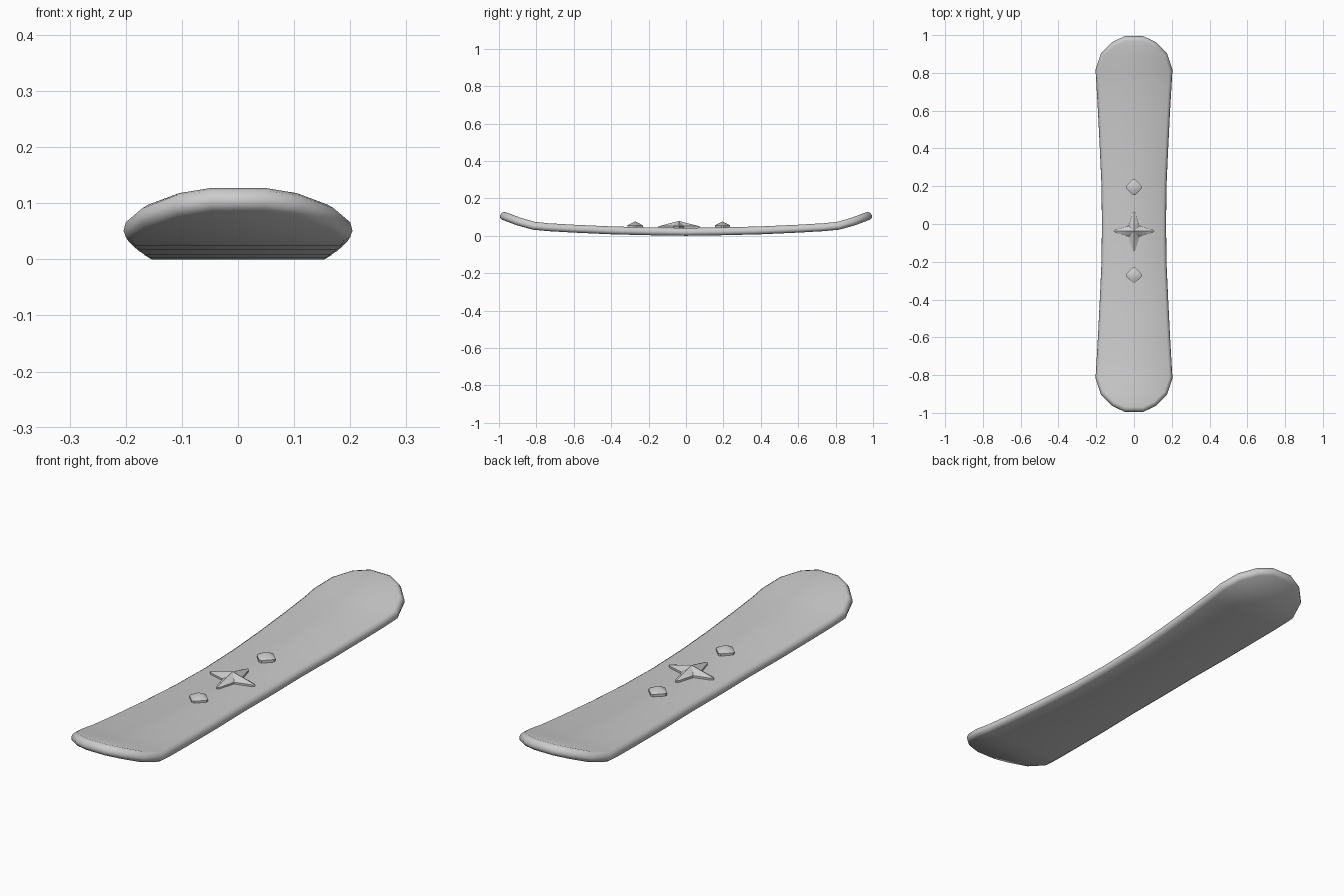
import bpy, math
from mathutils import Vector

cube = bpy.data.objects.get("Cube")
if cube:
    bpy.data.objects.remove(cube, do_unlink=True)

grey = bpy.data.materials.new("light grey")
grey.use_nodes = True
COLOUR = (0.6, 0.6, 0.6, 1)
grey.diffuse_color = COLOUR
grey.node_tree.nodes["Principled BSDF"].inputs["Base Color"].default_value = COLOUR


def add_mesh(name, verts, faces, angle):
    mesh = bpy.data.meshes.new(name)
    mesh.from_pydata(verts, [], faces)
    mesh.materials.append(grey)
    obj = bpy.data.objects.new(name, mesh)
    bpy.context.collection.objects.link(obj)
    bpy.ops.object.select_all(action="DESELECT")
    obj.select_set(True)
    bpy.context.view_layer.objects.active = obj
    bpy.ops.object.mode_set(mode="EDIT")
    bpy.ops.mesh.select_all(action="SELECT")
    bpy.ops.mesh.normals_make_consistent(inside=False)
    bpy.ops.object.mode_set(mode="OBJECT")
    bpy.ops.object.shade_smooth_by_angle(angle=math.radians(angle))
    return obj


# Board: half of the outline as (distance along, half width, base height)
half = [(0.0, 0.17, 0.0), (0.2, 0.172, 0.003), (0.4, 0.181, 0.008),
        (0.6, 0.191, 0.017), (0.74, 0.199, 0.025), (0.82, 0.204, 0.033),
        (0.91, 0.175, 0.058), (0.97, 0.115, 0.081), (1.0, 0.05, 0.091)]
stations = [(-y, w, z) for y, w, z in half[:0:-1]] + half
n = len(stations)


def slope(i):
    a, b = stations[max(i - 1, 0)], stations[min(i + 1, n - 1)]
    return (b[2] - a[2]) / (b[0] - a[0])


# Closed loop: up the model's left side, back down its right side
loop = [(w, y, z, slope(i)) for i, (y, w, z) in enumerate(stations)]
loop += [(-x, y, z, s) for x, y, z, s in reversed(loop)]
count = len(loop)
verts, faces = [], []
# Each ring is (inset from the outline, height above the base)
rings = [(0.016, 0.0), (0.004, 0.007), (0.0, 0.018), (0.004, 0.033), (0.017, 0.042)]
for inset, rise in rings:
    for i, (x, y, z, s) in enumerate(loop):
        before, after = loop[i - 1], loop[(i + 1) % count]
        t = Vector((after[0] - before[0], after[1] - before[1])).normalized()
        px, py = x - t.y * inset, y + t.x * inset
        verts.append((px, py - s * rise, z + rise + (py - y) * s))
for r in range(len(rings) - 1):
    for i in range(count):
        j = (i + 1) % count
        faces.append((r * count + i, r * count + j, (r + 1) * count + j, (r + 1) * count + i))
# Deck and base, closed with strips from side to side
for base in (0, (len(rings) - 1) * count):
    for i in range(n - 1):
        faces.append((base + i, base + i + 1, base + count - 2 - i, base + count - 1 - i))
add_mesh("board", verts, faces, 50)


# Raised studs: outline with a short wall, a shoulder and a peak
def stud(name, y, outline, wall, peak):
    k = len(outline)
    pts = [(px, y + py, 0.035) for px, py in outline]
    pts += [(px, y + py, wall) for px, py in outline]
    pts.append((0, y, peak))
    polys = [tuple(reversed(range(k)))]
    for i in range(k):
        j = (i + 1) % k
        polys += [(i, j, k + j, k + i), (k + i, k + j, 2 * k)]
    add_mesh(name, pts, polys, 25)


def turned(points):
    out = []
    for q in range(4):
        c, s = round(math.cos(q * math.pi / 2)), round(math.sin(q * math.pi / 2))
        out += [(c * x - s * y, s * x + c * y) for x, y in points]
    return out


star = turned([(0.098, -0.009), (0.109, 0), (0.098, 0.009), (0.028, 0.028)])
diamond = turned([(0.041, -0.006), (0.041, 0.006)])
stud("centre_star", -0.038, star, 0.051, 0.079)
stud("front_diamond", -0.272, diamond, 0.056, 0.077)
stud("back_diamond", 0.195, diamond, 0.056, 0.077)
